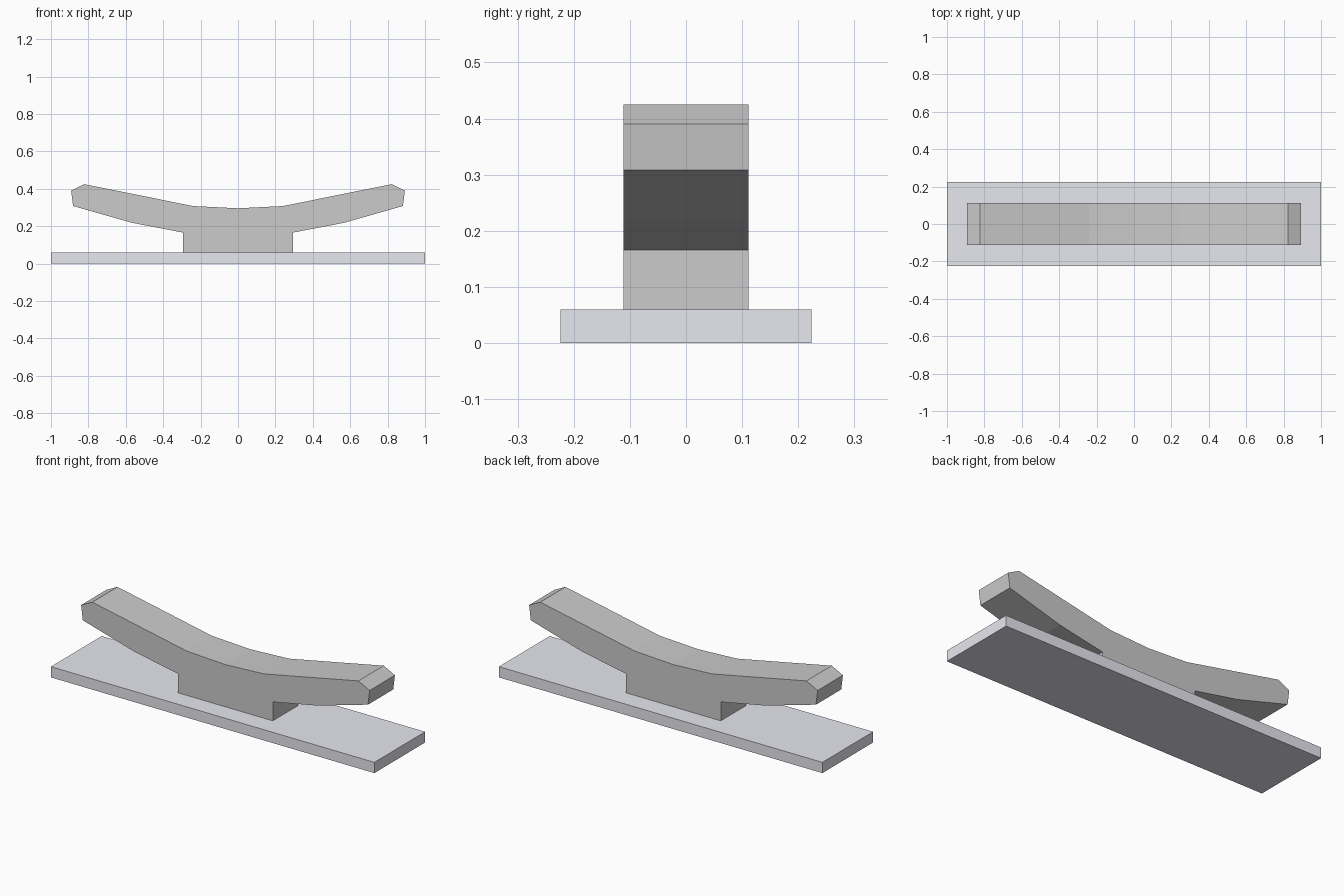
import bpy, bmesh

if "Cube" in bpy.data.objects:
    bpy.data.objects.remove(bpy.data.objects["Cube"])

def extrude_profile(name, half, depth):
    # half: right-hand outline from top centre to bottom; mirrored in x, extruded along y
    outline = half + [(-x, z) for x, z in reversed(half) if x > 0]
    bm = bmesh.new()
    face = bm.faces.new([bm.verts.new((x, -depth / 2, z)) for x, z in outline])
    ext = bmesh.ops.extrude_face_region(bm, geom=[face], use_keep_orig=True)
    verts = [g for g in ext["geom"] if isinstance(g, bmesh.types.BMVert)]
    bmesh.ops.translate(bm, verts=verts, vec=(0, depth, 0))
    bmesh.ops.recalc_face_normals(bm, faces=bm.faces)
    mesh = bpy.data.meshes.new(name)
    bm.to_mesh(mesh)
    bm.free()
    obj = bpy.data.objects.new(name, mesh)
    bpy.context.collection.objects.link(obj)
    return obj

# Flat base plate
base = extrude_profile("base_plate", [(1.0, 0.06), (1.0, 0.0)], 0.448)
mat = bpy.data.materials.new("pale_blue_grey")
mat.diffuse_color = (0.8, 0.8, 0.87, 1)
mat.use_nodes = True
mat.node_tree.nodes["Principled BSDF"].inputs["Base Color"].default_value = mat.diffuse_color
base.data.materials.append(mat)

# Curved cradle with its central foot
extrude_profile("curved_cradle", [
    (0.0, 0.296), (0.24, 0.308), (0.823, 0.425), (0.892, 0.39),
    (0.882, 0.308), (0.565, 0.218), (0.293, 0.166), (0.293, 0.06),
], 0.223)
